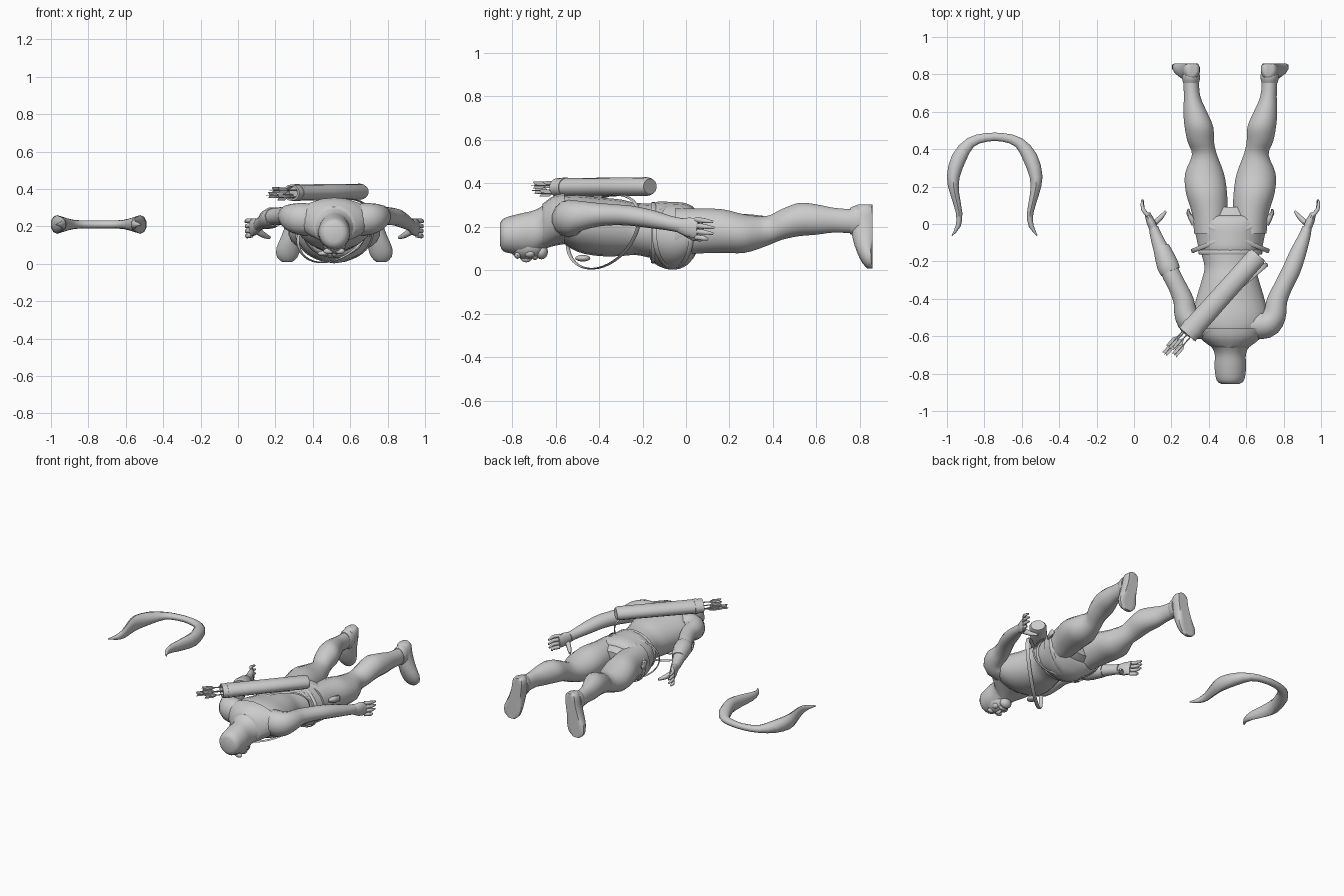
import bpy, bmesh, math
from mathutils import Vector

CX = 0.515  # centre line of the figure
grey = bpy.data.materials.new("plain grey")
grey.diffuse_color = (0.6, 0.6, 0.6, 1)


def finish(bm, name, angle=50):
    bmesh.ops.recalc_face_normals(bm, faces=bm.faces)
    me = bpy.data.meshes.new(name)
    bm.to_mesh(me)
    bm.free()
    me.materials.append(grey)
    ob = bpy.data.objects.new(name, me)
    bpy.context.collection.objects.link(ob)
    bpy.context.view_layer.objects.active = ob
    ob.select_set(True)
    bpy.ops.object.shade_smooth_by_angle(angle=math.radians(angle))
    ob.select_set(False)
    return ob


def smooth_stations(st, n):
    """Catmull-Rom interpolation between stations."""
    v = [Vector(s) for s in st]
    out = []
    for i in range(len(v) - 1):
        p0, p1, p2, p3 = v[max(i - 1, 0)], v[i], v[i + 1], v[min(i + 2, len(v) - 1)]
        for k in range(n):
            t = k / n
            out.append(0.5 * (2 * p1 + (p2 - p0) * t + (2 * p0 - 5 * p1 + 4 * p2 - p3) * t * t
                              + (3 * p1 - p0 - 3 * p2 + p3) * t ** 3))
    return out + [v[-1]]


def loft(name, st, sides=14, n=2, up=(0, 0, 1), fixed=None, ymax=None, closed=False):
    """Elliptical rings at (x, y, z, side radius, up radius) along a path."""
    st = [Vector(s) for s in st] if closed else smooth_stations(st, n)
    pts = [Vector(s[:3]) for s in st]
    m = len(pts)
    bm = bmesh.new()
    rings = []
    for i, s in enumerate(st):
        if closed:
            tan = pts[(i + 1) % m] - pts[i - 1]
        else:
            tan = Vector(fixed) if fixed else pts[min(i + 1, m - 1)] - pts[max(i - 1, 0)]
        tan.normalize()
        side = tan.cross(Vector(up)).normalized()
        top = side.cross(tan)
        ring = []
        for k in range(sides):
            a = 2 * math.pi * (k + 0.5) / sides
            p = pts[i] + side * s[3] * math.cos(a) + top * s[4] * math.sin(a)
            if ymax is not None:
                p.y = min(p.y, ymax)
            ring.append(bm.verts.new(p))
        rings.append(ring)
    for i in range(m if closed else m - 1):
        a, b = rings[i], rings[(i + 1) % m]
        for k in range(sides):
            bm.faces.new((a[k], a[(k + 1) % sides], b[(k + 1) % sides], b[k]))
    if not closed:
        bm.faces.new(rings[0])
        bm.faces.new(rings[-1])
    return finish(bm, name)


def body(name, rows, x=CX):
    """Loft along y from rows of (y, z centre, half width, half height)."""
    return loft(name, [(x, y, z, rx, rz) for y, z, rx, rz in rows], 18, 3, fixed=(0, 1, 0))


def ball(name, loc, size):
    bm = bmesh.new()
    bmesh.ops.create_uvsphere(bm, u_segments=12, v_segments=8, radius=1)
    for v in bm.verts:
        v.co = Vector(loc) + Vector(v.co[i] * size[i] for i in range(3))
    return finish(bm, name)


def band(name, c, d, up, low, r1=0.012, r2=0.004):
    """Closed strap around the body, tilted along direction d."""
    st = []
    for i in range(40):
        t = 2 * math.pi * i / 40
        s = math.sin(t)
        p = Vector(c) + Vector(d) * math.cos(t) + Vector((0, 0, (up if s > 0 else low) * s))
        st.append((*p, r1, r2))
    # the wide side of the strap lies across the loop plane
    n = Vector(d).cross(Vector((0, 0, 1)))
    for i, s in enumerate(st):
        st[i] = (*s[:3], r2, r1)
    return loft(name, st, 6, up=n, closed=True)


# Torso, hips and skirt
body("torso", [(-0.63, .235, .06, .06), (-0.58, .235, .16, .10), (-0.5, .215, .205, .13),
               (-0.4, .20, .185, .135), (-0.3, .195, .155, .13), (-0.23, .19, .14, .12),
               (-0.15, .18, .16, .125), (-0.06, .175, .18, .12), (0.03, .18, .185, .10),
               (0.09, .18, .14, .07)])
body("skirt", [(-0.165, .175, .155, .125), (-0.13, .168, .172, .147), (-0.07, .158, .185, .156),
               (-0.01, .162, .20, .148), (0.03, .172, .208, .122), (0.045, .175, .19, .10)])

# Hood, cape and face
body("hood", [(-0.856, .165, .045, .05), (-0.835, .162, .075, .078), (-0.76, .167, .086, .094),
              (-0.70, .175, .084, .10), (-0.655, .20, .105, .10), (-0.61, .225, .165, .11),
              (-0.575, .237, .20, .112)])
loft("cape", [(CX, -0.66, .20, .10, .105), (CX, -0.61, .226, .165, .115),
              (CX, -0.56, .237, .20, .117)], 18, 3, fixed=(0, 1, 0))
ball("face", (CX, -0.73, .115), (.065, .09, .065))
ball("nose", (CX, -0.735, .06), (.014, .028, .024))
ball("chin", (CX, -0.665, .085), (.042, .03, .035))
ball("mouth", (CX, -0.695, .065), (.03, .016, .018))
for s in (-1, 1):
    ball("brow", (CX + s * .03, -0.775, .068), (.028, .014, .016))
    ball("cheek", (CX + s * .035, -0.72, .078), (.022, .026, .02))

for s, side in ((-1, "left"), (1, "right")):
    X = lambda dx: CX + s * dx
    # Leg, wide thigh to thin ankle
    rows = [(.105, -.05, .175, .09, .11), (.11, .06, .18, .098, .105), (.128, .17, .18, .112, .102),
            (.138, .27, .168, .106, .09), (.138, .37, .18, .068, .07), (.158, .44, .21, .072, .072),
            (.168, .52, .233, .078, .078), (.188, .60, .233, .064, .071), (.204, .68, .23, .045, .058),
            (.21, .77, .225, .042, .056), (.21, .83, .225, .04, .055)]
    loft(side + "_leg", [(X(a), *r) for a, *r in rows], 16, 3, fixed=(0, 1, 0))
    # Boot cuff and flat-soled foot
    loft(side + "_boot_cuff", [(X(.21), .755, .226, .044, .06), (X(.21), .78, .228, .05, .07),
                               (X(.21), .80, .228, .05, .07)], 14, 2, fixed=(0, 1, 0))
    foot = [(.205, .825, .302, .022, .035), (.206, .825, .285, .043, .05), (.212, .825, .22, .048, .066),
            (.228, .828, .15, .055, .062), (.245, .838, .085, .066, .052), (.252, .845, .035, .056, .035),
            (.252, .848, .008, .025, .014)]
    loft(side + "_foot", [(X(a), *r) for a, *r in foot], 14, 2, up=(0, 1, 0), fixed=(0, 0, 1), ymax=.857)
    # Shoulder and arm
    arm = [(.10, -.54, .235, .075, .085), (.19, -.535, .24, .078, .085), (.235, -.49, .25, .064, .07),
           (.25, -.41, .255, .056, .055), (.285, -.33, .255, .05, .048), (.325, -.25, .25, .05, .046),
           (.36, -.16, .235, .045, .042), (.395, -.07, .215, .033, .034), (.41, -.02, .205, .026, .034)]
    loft(side + "_arm", [(X(a), *r) for a, *r in arm], 14, 3)
    # Hand with four fingers and a thumb
    loft(side + "_palm", [(X(.405), -.04, .207, .022, .03), (X(.425), .01, .198, .024, .046),
                          (X(.443), .055, .192, .016, .045)], 12, 2)
    for i in range(4):
        z = .232 - i * .027
        tip = (.125, .13, .125, .10)[i]
        loft(side + "_finger", [(X(.44), .045, z, .011, .012), (X(.468), .08, z - .003, .011, .012),
                                (X(.472 - i * .003), tip, z - .01, .006, .006)], 8, 2)
    loft(side + "_thumb", [(X(.41), .0, .175, .016, .02), (X(.372), .035, .15, .014, .015),
                           (X(.345), .068, .14, .007, .008)], 8, 2)

# Bracer on the left forearm
loft("bracer", [(CX - .32, -.255, .25, .056, .052), (CX - .335, -.22, .246, .06, .056),
                (CX - .36, -.15, .234, .05, .05), (CX - .37, -.125, .228, .044, .044)], 12, 2)

# Chest strap, buckle and crossing belts
band("chest_strap", (CX, -.38, .185), (.195, .165, .06), .15, .168)
ball("buckle", (CX - .06, -.475, .055), (.03, .035, .015))
band("belt_one", (CX, -.06, .165), (.205, .085, 0), .14, .155)
band("belt_two", (CX, -.06, .165), (-.205, .085, 0), .14, .155)
band("waist_belt", (CX, -.15, .175), (.168, .0, 0), .135, .14)
for s in (-1, 1):
    loft("belt_end", [(CX + s * .19, .0, .2, .02, .012), (CX + s * .225, .06, .2, .012, .025),
                      (CX + s * .22, .08, .2, .004, .01)], 8, 2)

# Quiver slung across the back with an open mouth
A, B = Vector((.665, -.165, .385)), Vector((.285, -.59, .38))
rows = [(0, .046, .036), (.03, .055, .043), (.5, .056, .043), (.93, .058, .044), (1, .058, .044),
        (1.001, .046, .034), (.9, .046, .034)]
loft("quiver", [(*A.lerp(B, t), a, b) for t, a, b in rows], 14, 1, fixed=B - A)
loft("quiver_rim", [(*A.lerp(B, t), .061, .046) for t in (.9, .94)], 14, 1, fixed=B - A)

# Arrows: shaft plus crossed vanes
D = (B - A).normalized()
side = D.cross(Vector((0, 0, 1))).normalized()
for u, w, length in ((-.022, .012, .12), (.02, -.012, .15), (.0, -.025, .10), (.03, .014, .11)):
    o = B + side * u + Vector((0, 0, w))
    tip = o + D * length
    loft("arrow_shaft", [(*(o - D * .08), .004, .004), (*tip, .004, .004)], 6, 1)
    for vane in (side, Vector((0, 0, 1))):
        bm = bmesh.new()
        thick = D.cross(vane) * .0015
        prof = [(-.075, 0), (-.045, .016), (.012, .016), (0, 0), (.012, -.016), (-.045, -.016)]
        lo = [bm.verts.new(tip + D * a + vane * b - thick) for a, b in prof]
        hi = [bm.verts.new(tip + D * a + vane * b + thick) for a, b in prof]
        bm.faces.new(lo)
        bm.faces.new(hi)
        for i in range(6):
            bm.faces.new((lo[i - 1], lo[i], hi[i], hi[i - 1]))
        finish(bm, "arrow_vane", 20)

# Horseshoe bow lying flat: half path mirrored about its grip
half = [(.045, .463, .024, .021), (.13, .435, .03, .024), (.19, .355, .042, .04), (.222, .25, .036, .05),
        (.213, .16, .025, .045), (.19, .06, .018, .032), (.195, -.01, .014, .018), (.228, -.062, .003, .003)]
path = [(-.745 - a, y, .21, rx, rz) for a, y, rx, rz in reversed(half)]
path += [(-.745 + a, y, .21, rx, rz) for a, y, rx, rz in half]
loft("bow", path, 10, 2)
